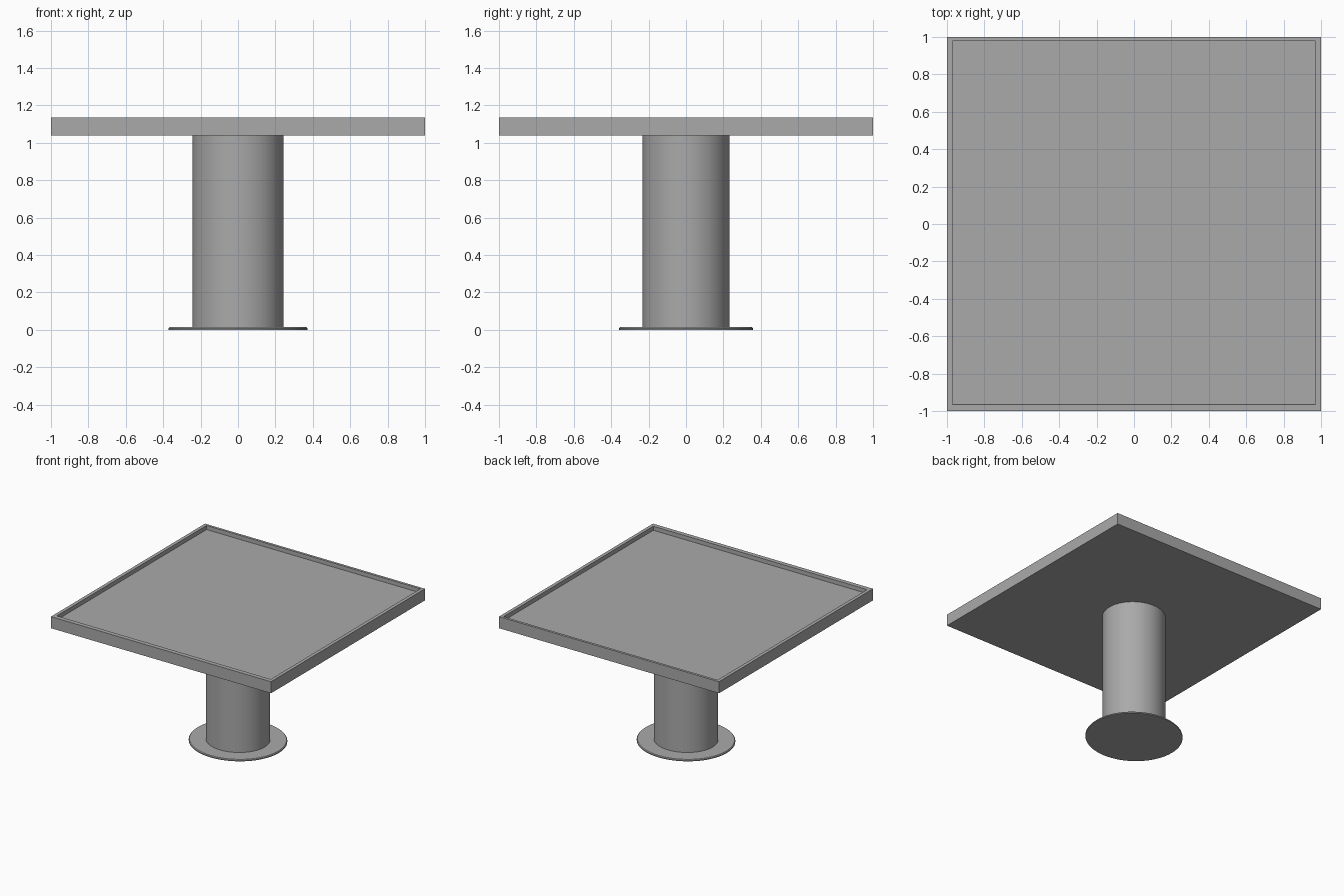
import bpy, bmesh, math

default = bpy.data.objects.get("Cube")
if default:
    bpy.data.objects.remove(default, do_unlink=True)

TOP_Z, UNDERSIDE_Z = 1.135, 1.04
BASE_Z = 0.014

grey = bpy.data.materials.new("plain_grey")
colour = (0.4, 0.4, 0.4, 1)
grey.diffuse_color = colour
grey.use_nodes = True
grey.node_tree.nodes["Principled BSDF"].inputs["Base Color"].default_value = colour


def finish(bm, name, smooth=False):
    bmesh.ops.recalc_face_normals(bm, faces=bm.faces)
    mesh = bpy.data.meshes.new(name)
    bm.to_mesh(mesh)
    bm.free()
    obj = bpy.data.objects.new(name, mesh)
    bpy.context.collection.objects.link(obj)
    mesh.materials.append(grey)
    if smooth:
        bpy.ops.object.select_all(action="DESELECT")
        obj.select_set(True)
        bpy.context.view_layer.objects.active = obj
        bpy.ops.object.shade_smooth_by_angle(angle=math.radians(30))
    return obj


def oval_post(name, rx, ry, z0, z1, taper=1.0):
    """Upright oval cylinder, optionally narrower at the top."""
    bm = bmesh.new()
    bmesh.ops.create_cone(bm, cap_ends=True, segments=64,
                          radius1=1, radius2=taper, depth=1)
    for v in bm.verts:
        v.co.x *= rx
        v.co.y *= ry
        v.co.z = z0 if v.co.z < 0 else z1
    return finish(bm, name, smooth=True)


# Foot: thin oval plate with a slim chamfer on its upper rim
oval_post("base_plate", 0.372, 0.357, 0, 0.008)
oval_post("base_plate_upper", 0.372, 0.357, 0.008, BASE_Z, taper=0.985)

# Pedestal
oval_post("column", 0.243, 0.233, BASE_Z, UNDERSIDE_Z)

# Square top with a raised rim around a sunken panel
bm = bmesh.new()
bmesh.ops.create_cube(bm, size=2)
for v in bm.verts:
    v.co.z = TOP_Z if v.co.z > 0 else UNDERSIDE_Z
bm.normal_update()
rim_edges = [e for e in bm.edges if all(v.co.z == TOP_Z for v in e.verts)]
bmesh.ops.bevel(bm, geom=rim_edges, offset=0.005, segments=1, affect="EDGES")
bm.normal_update()
panel = max(bm.faces, key=lambda f: f.calc_center_median().z)
bmesh.ops.inset_region(bm, faces=[panel], thickness=0.04)
bmesh.ops.translate(bm, verts=panel.verts, vec=(0, 0.008, 0))
bmesh.ops.inset_region(bm, faces=[panel], thickness=0.0005)
bmesh.ops.translate(bm, verts=panel.verts, vec=(0, 0, -0.033))
finish(bm, "table_top")
